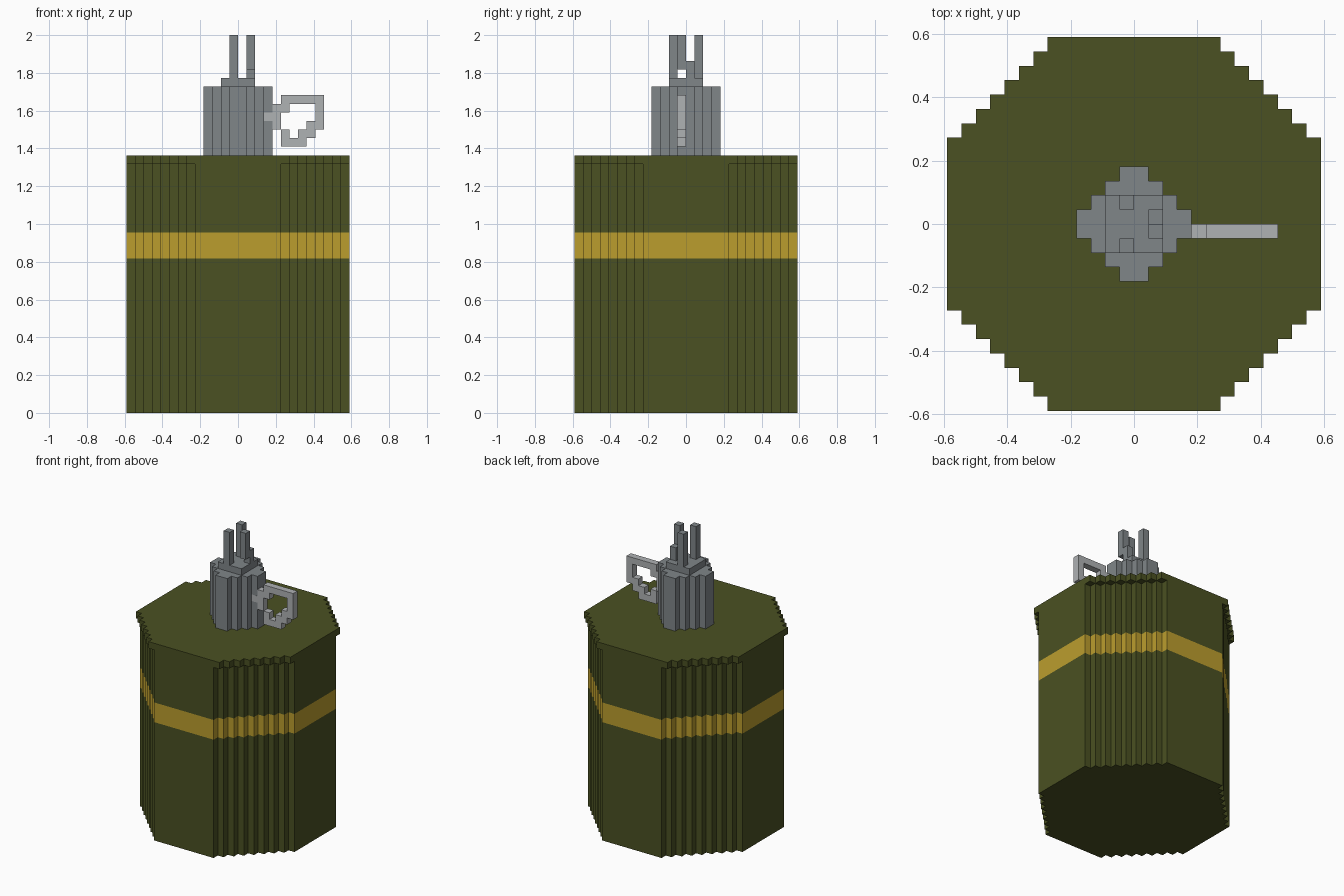
import bpy, bmesh

if "Cube" in bpy.data.objects:
    bpy.data.objects.remove(bpy.data.objects["Cube"])

U = 2 / 44  # one block of the stepped model


def material(name, rgb):
    m = bpy.data.materials.new(name)
    m.diffuse_color = (*rgb, 1)
    m.use_nodes = True
    m.node_tree.nodes["Principled BSDF"].inputs["Base Color"].default_value = m.diffuse_color
    return m


OLIVE = material("olive green", (0.069, 0.082, 0.016))
YELLOW = material("band yellow", (0.50, 0.34, 0.027))
STEEL = material("dark steel", (0.215, 0.238, 0.25))
SILVER = material("light steel", (0.43, 0.445, 0.456))


def finish(name, bm, *mats):
    bmesh.ops.recalc_face_normals(bm, faces=bm.faces)
    bmesh.ops.scale(bm, vec=(U, U, U), verts=bm.verts)
    mesh = bpy.data.meshes.new(name)
    bm.to_mesh(mesh)
    bm.free()
    for m in mats:
        mesh.materials.append(m)
    ob = bpy.data.objects.new(name, mesh)
    bpy.context.collection.objects.link(ob)
    return ob


def stepped_outline(r, f):
    """Octagon with staircase diagonals: radius r, half flat width f."""
    quarter = [(r, f)]
    for i in range(r - f):
        quarter += [(r - i - 1, f + i), (r - i - 1, f + i + 1)]
    points = []
    for _ in range(4):
        points += quarter
        quarter = [(-y, x) for x, y in quarter]
    return points


def prism(name, outline, levels, mats, slots=None):
    """Stack of side walls between levels, capped at both ends."""
    bm = bmesh.new()
    rings = [[bm.verts.new((x, y, z)) for x, y in outline] for z in levels]
    n = len(outline)
    for k in range(len(levels) - 1):
        for i in range(n):
            j = (i + 1) % n
            f = bm.faces.new((rings[k][i], rings[k][j], rings[k + 1][j], rings[k + 1][i]))
            f.material_index = slots[k] if slots else 0
    bm.faces.new(rings[0][::-1])
    bm.faces.new(rings[-1])
    return finish(name, bm, *mats)


def block(name, x0, x1, y0, y1, z0, z1, mat):
    prism(name, [(x0, y0), (x1, y0), (x1, y1), (x0, y1)], (z0, z1), [mat])


# canister with painted band, and its slightly wider lid
prism("canister_body", stepped_outline(13, 5), (0, 18, 21, 29), [OLIVE, YELLOW], (0, 1, 0))
prism("canister_lid", stepped_outline(13, 6), (29, 30), [OLIVE])

# fuse neck and cap plate
prism("fuse_neck", stepped_outline(4, 1), (30, 38), [STEEL])
block("fuse_cap", -2, 2, -2, 2, 38, 39, STEEL)

# prongs on the cap
block("prong_front", -1, 0, -2, -1, 39, 44, STEEL)
block("prong_back", -1, 0, 1, 2, 39, 44, STEEL)
block("prong_side_base", 1, 2, 0, 1, 39, 41, STEEL)
block("prong_side_tip", 1, 2, -1, 0, 40, 44, STEEL)

# pull ring: cell pattern seen from the front, extruded one block deep
PATTERN = ["..#####",
           ".##...#",
           "##....#",
           ".#...##",
           "..#.##.",
           "..###.."]
bm = bmesh.new()
grid = {}


def corner(x, z):
    if (x, z) not in grid:
        grid[x, z] = bm.verts.new((x, -1.02, z))
    return grid[x, z]


for row, line in enumerate(PATTERN):
    for col, mark in enumerate(line):
        if mark == "#":
            x, z = 3 + col, 36 - row
            bm.faces.new((corner(x, z), corner(x + 1, z), corner(x + 1, z + 1), corner(x, z + 1)))
front = bm.faces[:]
extruded = bmesh.ops.extrude_face_region(bm, geom=front, use_keep_orig=True)
back = [g for g in extruded["geom"] if isinstance(g, bmesh.types.BMVert)]
bmesh.ops.translate(bm, vec=(0, 1.02, 0), verts=back)
finish("pull_ring", bm, SILVER)
